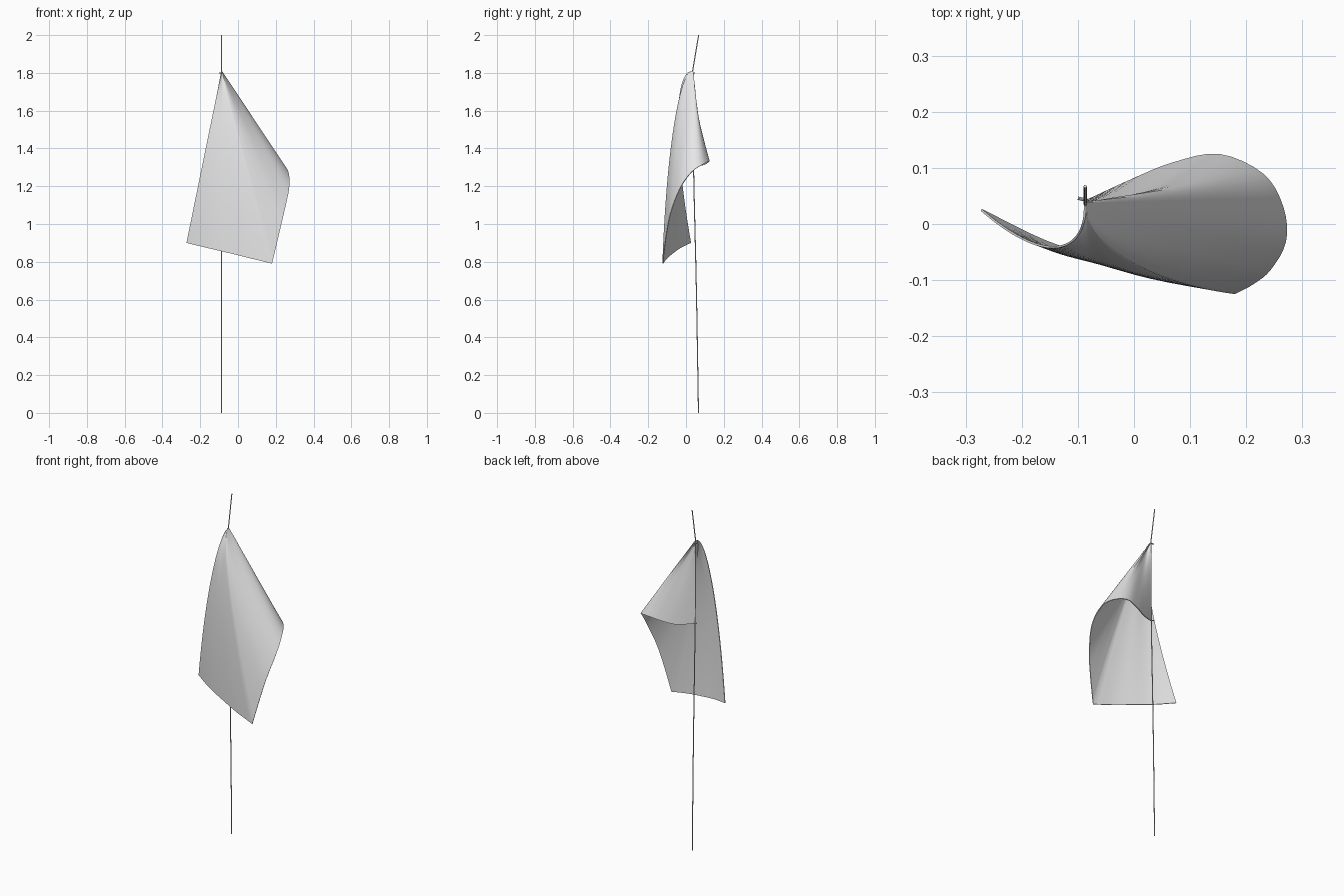
import bpy
from mathutils import Vector

old = bpy.data.objects.get("Cube")
if old:
    bpy.data.objects.remove(old, do_unlink=True)

grey = bpy.data.materials.new("light grey")
grey.use_nodes = True
grey.diffuse_color = (0.8, 0.8, 0.8, 1)
grey.node_tree.nodes["Principled BSDF"].inputs["Base Color"].default_value = (0.8, 0.8, 0.8, 1)


def smooth_path(points, steps):
    """Catmull-Rom curve through the points."""
    p = [Vector(q) for q in points]
    p = [2 * p[0] - p[1]] + p + [2 * p[-1] - p[-2]]
    out = []
    for a, b, c, d in zip(p, p[1:], p[2:], p[3:]):
        for i in range(steps):
            t = i / steps
            out.append(0.5 * (2 * b + (c - a) * t + (2 * a - 5 * b + 4 * c - d) * t ** 2
                              + (3 * b - a - 3 * c + d) * t ** 3))
    return out + [p[-2]]


def tube(name, points, radius):
    """Thin round rod along a path, turned into a mesh."""
    curve = bpy.data.curves.new(name, "CURVE")
    curve.dimensions = "3D"
    curve.bevel_depth = radius
    curve.bevel_resolution = 2
    curve.use_fill_caps = True
    spline = curve.splines.new("POLY")
    spline.points.add(len(points) - 1)
    for sp, co in zip(spline.points, points):
        sp.co = (*co, 1)
    curve.materials.append(grey)
    obj = bpy.data.objects.new(name, curve)
    bpy.context.collection.objects.link(obj)
    bpy.ops.object.select_all(action="DESELECT")
    obj.select_set(True)
    bpy.context.view_layer.objects.active = obj
    bpy.ops.object.convert(target="MESH")
    bpy.ops.object.shade_smooth_by_angle()


# Cloth outline: lower edge (pole to loose corner), then the outer edge.
# The fourth value is how far the cloth billows to the front along that ray.
lower_edge = [
    (-0.087, 0.04, 1.325, 0.0), (0.0, 0.08, 1.31, 0.01), (0.07, 0.108, 1.32, 0.02),
    (0.152, 0.123, 1.333, 0.02), (0.23, 0.088, 1.315, 0.0), (0.265, 0.03, 1.275, 0.0),
    (0.27, -0.03, 1.19, 0.01), (0.243, -0.08, 1.06, 0.03), (0.213, -0.105, 0.93, 0.045),
    (0.18, -0.123, 0.79, 0.054),
]
outer_edge = [
    (0.18, -0.123, 0.79, 0.054), (0.06, -0.1, 0.82, 0.055), (-0.05, -0.067, 0.847, 0.058),
    (-0.16, -0.03, 0.873, 0.065), (-0.272, 0.025, 0.9, 0.075),
]
rim = smooth_path(lower_edge, 4) + smooth_path(outer_edge, 4)[1:]

# Flag: rays fan out from the top tie to the outline and billow in between
apex = Vector((-0.087, 0.037, 1.81))
rings = 28
verts, faces = [apex], []
n = len(rim)
for r in range(1, rings + 1):
    s = (r / rings) ** 1.5
    for q in rim:
        co = apex.lerp(q.to_3d(), s)
        co.y -= q.w * 2.3 * s ** 0.4 * (1 - s)
        verts.append(co)
for i in range(n - 1):
    faces.append((0, i + 1, i + 2))
    for r in range(rings - 1):
        a = 1 + r * n + i
        faces.append((a, a + n, a + n + 1, a + 1))
mesh = bpy.data.meshes.new("flag_cloth")
mesh.from_pydata(verts, [], faces)
mesh.materials.append(grey)
flag = bpy.data.objects.new("flag_cloth", mesh)
bpy.context.collection.objects.link(flag)
solid = flag.modifiers.new("thickness", "SOLIDIFY")
solid.thickness = 0.004
solid.offset = 0
bpy.ops.object.select_all(action="DESELECT")
flag.select_set(True)
bpy.context.view_layer.objects.active = flag
bpy.ops.object.modifier_apply(modifier="thickness")
bpy.ops.object.shade_smooth_by_angle()

# Pole: slightly bowed shaft with a tip leaning back
x = -0.087
shaft = smooth_path([(x, 0.066, 0), (x, 0.055, 0.65), (x, 0.04, 1.3), (x, 0.035, 1.81)], 4)
tube("flag_pole", shaft + [Vector((x, 0.067, 2.0))], 0.0028)

# Ties holding the two pole-side corners
for name, z in (("upper_tie", 1.8), ("lower_tie", 1.33)):
    tube(name, [(x - 0.013, 0.046, z), (x + 0.004, 0.042, z)], 0.003)
